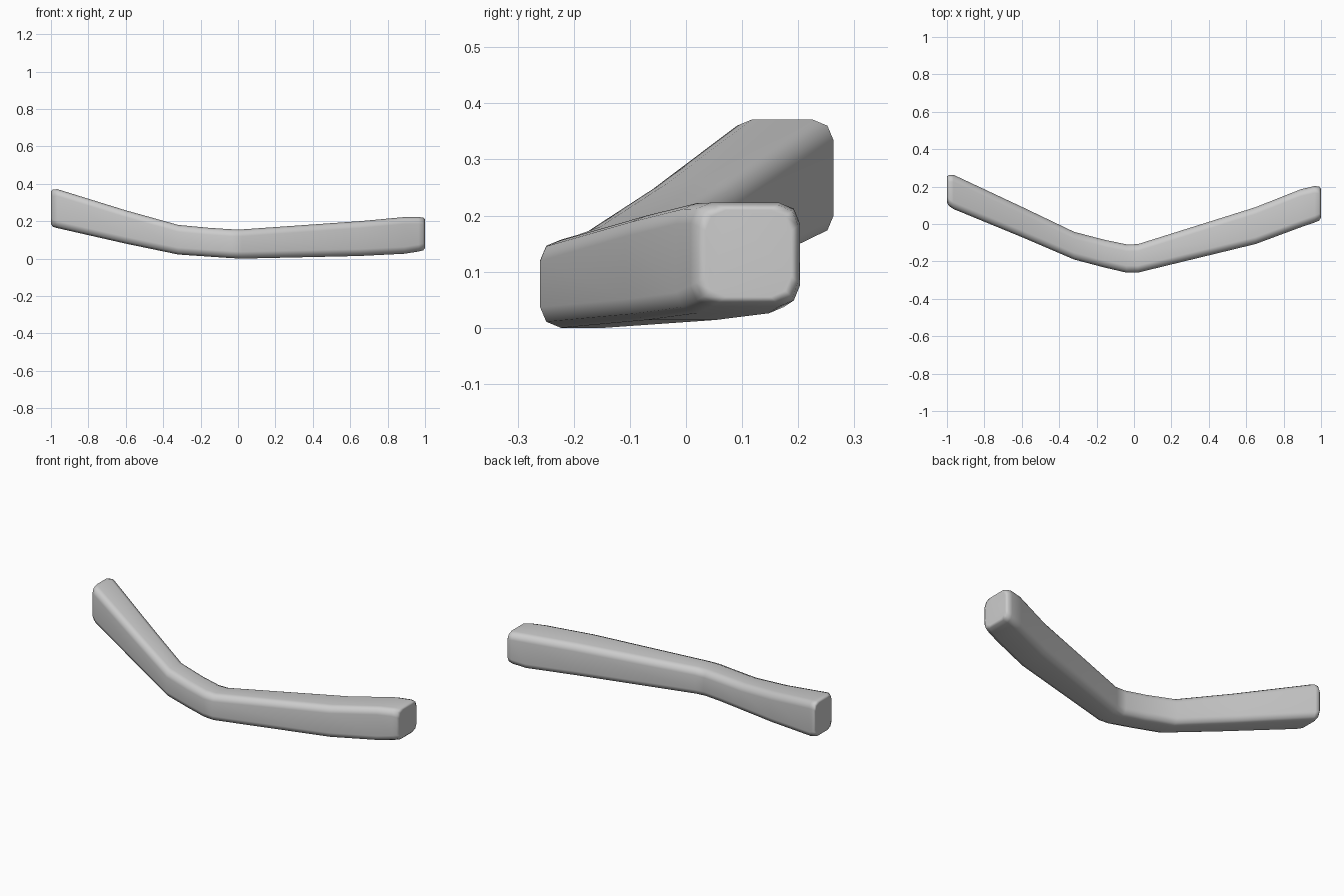
import bpy, bmesh, math

if "Cube" in bpy.data.objects:
    bpy.data.objects.remove(bpy.data.objects["Cube"])

# Cross-sections along the bar: x, front y, back y, bottom z, top z
SECTIONS = [
    (-1.0, 0.115, 0.255, 0.185, 0.36),
    (-0.99, 0.097, 0.262, 0.17, 0.37),
    (-0.965, 0.08, 0.263, 0.163, 0.371),
    (-0.6, -0.07, 0.092, 0.08, 0.258),
    (-0.32, -0.19, -0.042, 0.022, 0.18),
    (-0.16, -0.232, -0.084, 0.011, 0.165),
    (-0.04, -0.26, -0.109, 0.003, 0.157),
    (0.02, -0.26, -0.108, 0.0, 0.156),
    (0.65, -0.107, 0.09, 0.014, 0.2),
    (0.89, -0.018, 0.185, 0.026, 0.222),
    (0.965, 0.008, 0.203, 0.038, 0.223),
    (0.99, 0.018, 0.2, 0.044, 0.219),
    (1.0, 0.035, 0.188, 0.055, 0.21),
]
RADIUS = 0.037
CORNER_STEPS = 2


def ring_points(x, y0, y1, z0, z1):
    """Rounded rectangle lying across the bar."""
    pts = []
    corners = [(y1 - RADIUS, z1 - RADIUS), (y0 + RADIUS, z1 - RADIUS),
               (y0 + RADIUS, z0 + RADIUS), (y1 - RADIUS, z0 + RADIUS)]
    for i, (cy, cz) in enumerate(corners):
        for k in range(CORNER_STEPS + 1):
            a = math.pi / 2 * (i + k / CORNER_STEPS)
            pts.append((x, cy + RADIUS * math.cos(a), cz + RADIUS * math.sin(a)))
    return pts


# Bent bar skinned over the sections, closed at both ends
bm = bmesh.new()
rings = [[bm.verts.new(p) for p in ring_points(*s)] for s in SECTIONS]
for a, b in zip(rings, rings[1:]):
    for i in range(len(a)):
        j = (i + 1) % len(a)
        bm.faces.new((a[i], a[j], b[j], b[i]))
bm.faces.new(rings[0])
bm.faces.new(rings[-1])
bmesh.ops.recalc_face_normals(bm, faces=bm.faces)
mesh = bpy.data.meshes.new("bent_bar")
bm.to_mesh(mesh)
bm.free()
bar = bpy.data.objects.new("bent_bar", mesh)
bpy.context.collection.objects.link(bar)

# Plain grey finish
grey = bpy.data.materials.new("light_grey")
grey.use_nodes = True
colour = (0.6, 0.6, 0.6, 1)
grey.diffuse_color = colour
grey.node_tree.nodes["Principled BSDF"].inputs["Base Color"].default_value = colour
mesh.materials.append(grey)

# Soft shading, with corner normals following the large faces
bpy.context.view_layer.objects.active = bar
bar.select_set(True)
bpy.ops.object.shade_smooth()
weighted = bar.modifiers.new("weighted_normals", 'WEIGHTED_NORMAL')
weighted.keep_sharp = True
